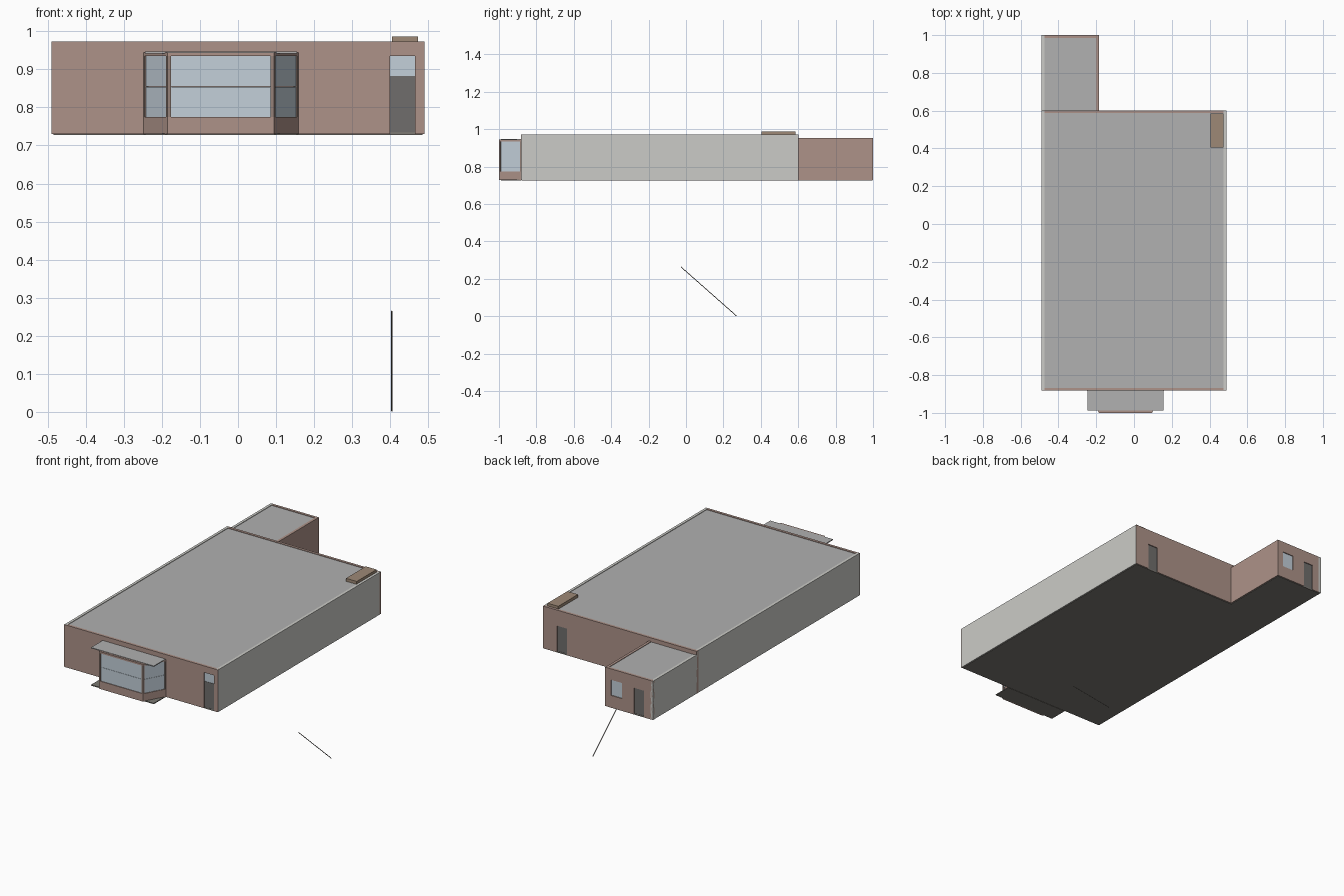
import bpy, bmesh, math
from mathutils import Vector

if "Cube" in bpy.data.objects:
    bpy.data.objects.remove(bpy.data.objects["Cube"])


def material(name, r, g, b):
    m = bpy.data.materials.new(name)
    m.diffuse_color = (r, g, b, 1)
    m.use_nodes = True
    m.node_tree.nodes["Principled BSDF"].inputs["Base Color"].default_value = m.diffuse_color
    return m


BRICK = material("brick", 0.42, 0.29, 0.25)
RENDER = material("pale_render", 0.60, 0.60, 0.57)
ROOF = material("roofing", 0.44, 0.44, 0.44)
GLASS = material("glass", 0.55, 0.63, 0.70)
DOOR = material("door_grey", 0.16, 0.155, 0.15)
FRAME = material("frame_brown", 0.30, 0.22, 0.19)
HATCH = material("hatch_tan", 0.34, 0.25, 0.18)
FLOOR = material("floor_dark", 0.20, 0.19, 0.17)
Z0, TOP, EXT_TOP, T = 0.73, 0.973, 0.953, 0.015


def prism(name, outline, z0, z1, mat):
    """Extrude a flat outline from z0 to z1."""
    bm = bmesh.new()
    face = bm.faces.new([bm.verts.new((x, y, z0)) for x, y in outline])
    new = bmesh.ops.extrude_face_region(bm, geom=[face])["geom"]
    bmesh.ops.translate(bm, vec=(0, 0, z1 - z0),
                        verts=[v for v in new if isinstance(v, bmesh.types.BMVert)])
    bmesh.ops.recalc_face_normals(bm, faces=bm.faces)
    me = bpy.data.meshes.new(name)
    bm.to_mesh(me)
    bm.free()
    ob = bpy.data.objects.new(name, me)
    bpy.context.collection.objects.link(ob)
    if mat:
        me.materials.append(mat)
    return ob


def box(name, x0, x1, y0, y1, z0, z1, mat):
    return prism(name, [(x0, y0), (x1, y0), (x1, y1), (x0, y1)], z0, z1, mat)


def opening(wall, x0, x1, y, z0, z1):
    """Cut a hole through a wall that runs along x."""
    cut = box(wall.name + "_cutter", x0, x1, y - 0.05, y + 0.05, z0, z1, None)
    cut.hide_render = True
    cut.hide_set(True)
    mod = wall.modifiers.new("opening", "BOOLEAN")
    mod.operation, mod.solver, mod.object = "DIFFERENCE", "EXACT", cut


# Side walls in pale render
box("right_wall", 0.475, 0.49, -0.88, 0.60, Z0, TOP, RENDER)
box("left_wall", -0.49, -0.475, -0.88, 0.60, Z0, TOP, RENDER)
box("extension_left_wall", -0.49, -0.475, 0.60, 1.0, Z0, EXT_TOP, RENDER)

# Brick front and back walls
front = box("front_wall", -0.49, 0.49, -0.882, -0.867, Z0, TOP, BRICK)
opening(front, 0.40, 0.466, -0.875, 0.70, 0.935)
back = box("back_wall", -0.49, 0.49, 0.587, 0.602, Z0, TOP, BRICK)
opening(back, 0.337, 0.401, 0.595, 0.70, 0.883)
box("extension_side_wall", -0.20, -0.185, 0.60, 1.0, Z0, EXT_TOP, BRICK)
ext = box("extension_back_wall", -0.49, -0.185, 0.985, 1.0, Z0, EXT_TOP, BRICK)
opening(ext, -0.433, -0.369, 0.993, 0.70, 0.883)
opening(ext, -0.293, -0.223, 0.993, 0.80, 0.89)

# Doors and small windows set into the openings
box("front_door", 0.40, 0.466, -0.877, -0.868, Z0, 0.883, DOOR)
box("front_transom", 0.40, 0.466, -0.875, -0.869, 0.883, 0.935, GLASS)
box("back_door", 0.337, 0.401, 0.588, 0.597, Z0, 0.883, DOOR)
box("extension_door", -0.433, -0.369, 0.986, 0.995, Z0, 0.883, DOOR)
box("extension_window", -0.293, -0.223, 0.987, 0.995, 0.80, 0.89, GLASS)

# Roofs, floors and roof hatch
box("main_roof", -0.475, 0.475, -0.868, 0.588, 0.960, 0.970, ROOF)
box("extension_roof", -0.475, -0.20, 0.60, 0.986, 0.940, 0.950, ROOF)
box("main_floor", -0.485, 0.485, -0.878, 0.598, 0.727, 0.735, FLOOR)
box("extension_floor", -0.485, -0.19, 0.598, 0.996, 0.727, 0.735, FLOOR)
box("roof_hatch", 0.405, 0.473, 0.405, 0.585, 0.968, 0.987, HATCH)

# Bay window: angled sides between rectangular plates
box("bay_roof", -0.245, 0.155, -0.988, -0.88, 0.942, 0.947, ROOF)
box("bay_floor", -0.245, 0.155, -0.988, -0.88, 0.727, 0.732, FLOOR)
bay = [Vector(p) for p in ((-0.25, -0.88), (-0.185, -1.0), (0.095, -1.0), (0.16, -0.88))]
prism("bay_sill", bay, Z0, 0.775, BRICK)
prism("bay_head", bay, 0.935, 0.945, BRICK)
for side, a, b in zip(("left", "front", "right"), bay, bay[1:]):
    along = (b - a).normalized()
    inward = Vector((-along.y, along.x))

    def strip(name, s, e, d0, d1, z0, z1, mat):
        p, q = a + along * s, a + along * e
        prism(f"bay_{side}_{name}", [p + inward * d0, q + inward * d0,
                                     q + inward * d1, p + inward * d1], z0, z1, mat)

    length = (b - a).length
    strip("post_start", 0, 0.009, 0, 0.012, 0.775, 0.935, FRAME)
    strip("post_end", length - 0.009, length, 0, 0.012, 0.775, 0.935, FRAME)
    strip("lower_pane", 0.009, length - 0.009, 0.004, 0.009, 0.775, 0.8545, GLASS)
    strip("upper_pane", 0.009, length - 0.009, 0.004, 0.009, 0.8555, 0.935, GLASS)

# Thin loose rod below the building
p, q = Vector((0.405, 0.27, 0.002)), Vector((0.405, -0.027, 0.264))
bpy.ops.mesh.primitive_cylinder_add(vertices=8, radius=0.002, depth=(q - p).length,
                                    location=(p + q) / 2,
                                    rotation=(q - p).to_track_quat("Z", "Y").to_euler())
bpy.context.object.name = "loose_rod"
bpy.context.object.data.materials.append(FLOOR)
